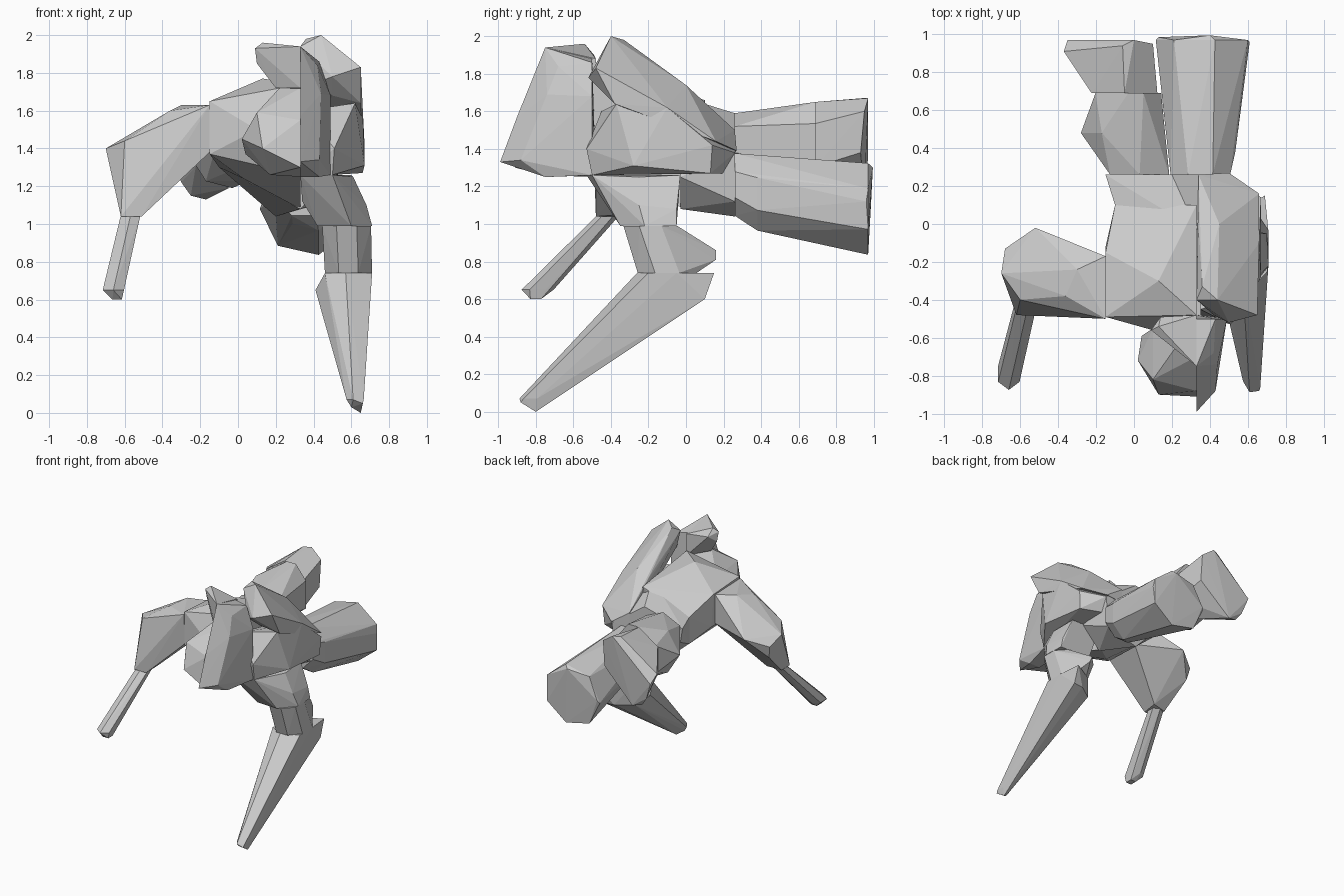
import bpy, bmesh
from math import cos, sin, pi


def hull(name, pts):
    """Flat-faced convex chunk around a few corner points."""
    bm = bmesh.new()
    for p in pts:
        bm.verts.new(p)
    res = bmesh.ops.convex_hull(bm, input=bm.verts[:])
    junk = {g for g in res["geom_interior"] + res["geom_unused"]
            if isinstance(g, bmesh.types.BMVert)}
    bmesh.ops.delete(bm, geom=list(junk), context='VERTS')
    bmesh.ops.recalc_face_normals(bm, faces=bm.faces[:])
    me = bpy.data.meshes.new(name)
    bm.to_mesh(me)
    bm.free()
    ob = bpy.data.objects.new(name, me)
    bpy.context.collection.objects.link(ob)
    return ob


def ring(c, ra, rb, n, axis='Y', turn=0.5):
    """Polygon section with radii ra, rb, facing along Y or Z."""
    out = []
    for i in range(n):
        a = 2 * pi * (i + turn) / n
        u, v = ra * cos(a), rb * sin(a)
        out.append((c[0] + u, c[1], c[2] + v) if axis == 'Y'
                   else (c[0] + u, c[1] + v, c[2]))
    return out


# torso
hull("torso", [
    (-.15, -.49, 1.65), (-.15, -.49, 1.37), (-.15, -.15, 1.63),
    (-.15, -.12, 1.37), (-.1, .1, 1.52), (-.1, .1, 1.3),
    (.13, -.3, 1.77), (.33, -.48, 1.74), (.33, -.5, 1.26),
    (.33, .1, 1.66), (.33, 0, 1.08), (.1, -.56, 1.5), (.03, -.3, 1.24)])
hull("pelvis", [
    (-.15, .26, 1.5), (-.13, .26, 1.38), (.2, .26, 1.59),
    (.5, .26, 1.38), (.48, .26, 1.12), (.2, .26, 1.04),
    (-.1, .1, 1.52), (-.1, .1, 1.3), (.33, -.03, 1.68),
    (.33, -.03, 1.08), (.49, -.03, 1.25)])
hull("flank", [
    (.35, -.48, 1.27), (.35, -.45, 1.6), (.5, -.5, 1.26), (.51, -.53, 1.4),
    (.62, -.37, 1.64), (.66, -.1, 1.62), (.67, .14, 1.42), (.67, -.28, 1.31),
    (.66, .13, 1.27), (.5, .26, 1.38), (.35, .25, 1.27), (.35, .25, 1.45)])
hull("shoulder", [
    (.33, -.4, 1.94), (.36, -.33, 1.98), (.44, -.4, 2.0), (.65, -.48, 1.83),
    (.5, -.52, 1.78), (.42, -.48, 1.75), (.5, -.42, 1.68), (.65, -.38, 1.64),
    (.66, -.1, 1.62), (.66, .16, 1.44), (.5, .27, 1.39),
    (.45, 0, 1.74), (.34, 0, 1.7), (.34, .26, 1.5), (.34, .26, 1.38)])

# head in three chunks
hull("face", [
    (.33, -.99, 1.33), (.33, -.9, 1.57), (.33, -.75, 1.94),
    (.43, -.88, 1.34), (.44, -.74, 1.69), (.49, -.5, 1.68),
    (.43, -.5, 1.86), (.42, -.68, 1.84),
    (.49, -.5, 1.26), (.43, -.75, 1.25), (.33, -.75, 1.25),
    (.33, -.5, 1.88), (.33, -.48, 1.26)])
hull("jaw", [
    (.02, -.72, 1.45), (.1, -.82, 1.59), (.04, -.59, 1.37), (.13, -.9, 1.4),
    (.17, -.75, 1.26), (.33, -.91, 1.3), (.33, -.88, 1.55),
    (.22, -.65, 1.72), (.33, -.7, 1.72), (.33, -.48, 1.7),
    (.33, -.48, 1.25), (.1, -.55, 1.55)])
hull("crest", [
    (.09, -.56, 1.93), (.13, -.54, 1.96), (.1, -.55, 1.85), (.2, -.62, 1.72),
    (.33, -.75, 1.94), (.33, -.75, 1.72), (.33, -.48, 1.88),
    (.33, -.48, 1.7), (.14, -.49, 1.9)])

# left arm
hull("upper_arm", [
    (-.7, -.26, 1.4), (-.68, -.13, 1.34), (-.52, -.02, 1.4), (-.66, -.15, 1.24),
    (-.3, -.24, 1.63), (-.36, -.38, 1.6), (-.6, -.4, 1.44),
    (-.15, -.17, 1.62), (-.15, -.5, 1.63),
    (-.15, -.17, 1.38), (-.15, -.48, 1.38), (-.62, -.48, 1.04),
    (-.51, -.48, 1.04), (-.62, -.37, 1.04), (-.5, -.35, 1.05)])
hull("forearm", ring((-.57, -.42, 1.04), .06, .06, 6, 'Z')
     + ring((-.66, -.79, .65), .065, .085, 6, 'Z')
     + ring((-.64, -.8, .6), .035, .04, 4, 'Z'))

# front right leg
hull("thigh", [
    (.33, -.53, 1.26), (.33, -.03, 1.26), (.5, -.5, 1.26), (.61, -.25, 1.25),
    (.6, -.03, 1.26), (.68, -.25, 1.1), (.68, -.05, 1.08), (.34, -.42, 1.12),
    (.42, -.34, .99), (.42, -.05, .99), (.6, -.35, .99), (.71, -.22, .99),
    (.7, -.05, .99)])
hull("knee", ring((.575, -.19, .99), .14, .155, 8, 'Z')
     + ring((.585, -.1, .74), .135, .17, 8, 'Z')
     + [(.56, .16, .86), (.58, .16, .81), (.48, .08, .85)])
hull("shin", [
    (.46, -.2, .74), (.57, -.26, .74), (.71, -.2, .74), (.71, -.05, .74),
    (.69, .15, .74), (.5, .04, .74), (.41, -.12, .65), (.47, .0, .6),
    (.69, .1, .6), (.6, .09, .6)]
    + ring((.625, -.83, .07), .05, .06, 5, 'Z')
    + [(.65, -.8, 0), (.6, -.84, .03), (.66, -.88, .05)])

# rear legs stretched backward
hull("right_rear_leg", ring((.35, .26, 1.21), .17, .18, 8)
     + ring((.39, .38, 1.16), .16, .2, 7)
     + ring((.37, .97, 1.08), .255, .25, 7)
     + [(.4, .995, 1.3), (.13, .985, 1.1), (.61, .96, 1.12)])
hull("left_rear_thigh", ring((.03, .26, 1.45), .18, .14, 6)
     + ring((-.06, .48, 1.4), .22, .2, 6, turn=0)
     + ring((-.03, .69, 1.42), .2, .23, 6)
     + [(.05, .69, 1.65), (-.17, .62, 1.53)])
hull("left_rear_shin", ring((-.05, .69, 1.42), .2, .23, 6)
     + [(-.37, .91, 1.43), (-.35, .97, 1.36), (0, .97, 1.67), (-.06, .94, 1.67),
        (.1, .95, 1.6), (.12, .69, 1.45), (.1, .93, 1.38),
        (-.3, .95, 1.22), (-.25, .93, 1.15), (-.17, .95, 1.13)])
